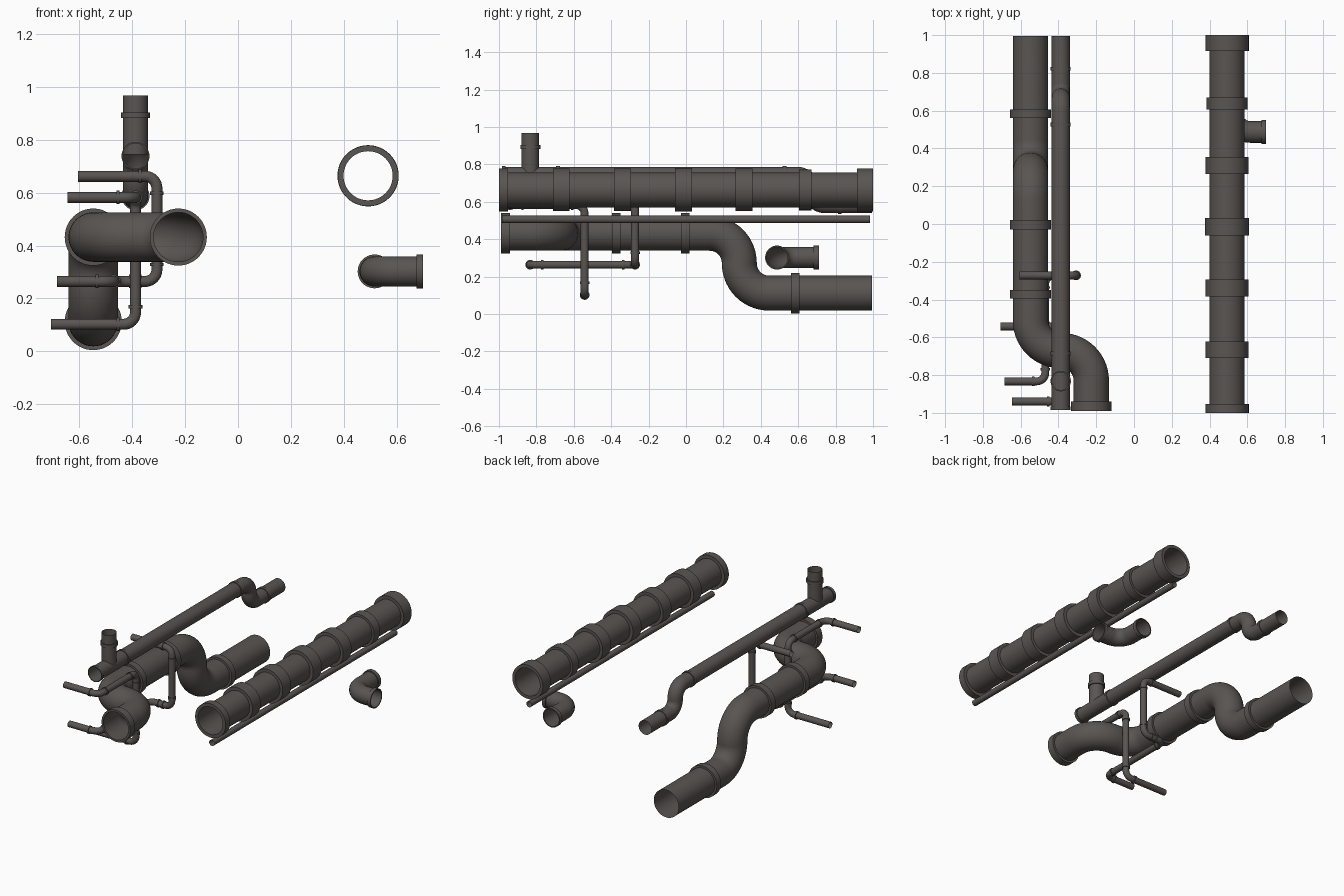
import bpy, bmesh
from math import pi, sin, cos, tan
from mathutils import Vector, Quaternion

if "Cube" in bpy.data.objects:
    bpy.data.objects.remove(bpy.data.objects["Cube"])

mat = bpy.data.materials.new("dark_metal")
mat.diffuse_color = (0.1, 0.09, 0.083, 1)
mat.use_nodes = True
mat.node_tree.nodes["Principled BSDF"].inputs["Base Color"].default_value = mat.diffuse_color


def loft(name, rings, sides):
    """Skin circular rings (centre, tangent, radius) into an open tube."""
    bm = bmesh.new()
    t0 = rings[0][1]
    n = t0.orthogonal().normalized()
    loops = []
    for c, t, r in rings:
        n = t0.rotation_difference(t) @ n
        n = (n - t * n.dot(t)).normalized()
        t0 = t
        b = t.cross(n)
        loops.append([bm.verts.new(c + r * (n * cos(2 * pi * k / sides) + b * sin(2 * pi * k / sides)))
                      for k in range(sides)])
    for lo, hi in zip(loops, loops[1:]):
        for k in range(sides):
            m = (k + 1) % sides
            bm.faces.new((lo[k], lo[m], hi[m], hi[k]))
    me = bpy.data.meshes.new(name)
    bm.to_mesh(me)
    bm.free()
    me.materials.append(mat)
    ob = bpy.data.objects.new(name, me)
    bpy.context.collection.objects.link(ob)
    bpy.ops.object.select_all(action='DESELECT')
    ob.select_set(True)
    bpy.context.view_layer.objects.active = ob
    bpy.ops.object.shade_smooth_by_angle(angle=pi / 5)
    return ob


def collar(name, centre, axis, length, r_in, r_out, sides=40):
    c, a = Vector(centre), Vector(axis).normalized()
    lo, hi = c - a * length / 2, c + a * length / 2
    loft(name, [(lo, a, r_in), (lo, a, r_out), (hi, a, r_out), (hi, a, r_in)], sides)


def pipe(name, pts, r, bend=0.1, sides=40, joint=None, steps=10):
    """Pipe along corner points with rounded bends; joint adds rings beside each bend."""
    pts = [Vector(p) for p in pts]
    d = (pts[1] - pts[0]).normalized()
    rings = [(pts[0], d, r)]
    for p, q in zip(pts[1:-1], pts[2:]):
        e = (q - p).normalized()
        axis, ang = d.cross(e).normalized(), d.angle(e)
        cut = bend * tan(ang / 2)
        start = p - d * cut
        hub = start + axis.cross(d) * bend
        for k in range(steps + 1):
            rot = Quaternion(axis, ang * k / steps)
            rings.append((hub + rot @ (start - hub), rot @ d, r))
        if joint:
            for s, v in ((-1, d), (1, e)):
                collar(name + "_joint", p + s * v * joint, v, 0.012, r, r + 0.005, sides)
        d = e
    rings.append((pts[-1], d, r))
    loft(name, rings, sides)


# Straight main on the right with its collars
RX, RZ = 0.4925, 0.664
pipe("right_main_pipe", [(RX, -1, RZ), (RX, 1, RZ)], 0.093, sides=48)
for y0, y1, ro in [(-1, -0.952, 0.115), (-0.71, -0.622, 0.114), (-0.385, -0.295, 0.114),
                   (-0.06, 0.032, 0.116), (0.265, 0.355, 0.114), (0.605, 0.67, 0.109),
                   (0.915, 1, 0.115)]:
    collar("right_main_collar", (RX, (y0 + y1) / 2, RZ), (0, 1, 0), y1 - y0, 0.093, ro, 48)
pipe("right_thin_conduit", [(RX, -0.985, 0.506), (RX, 0.985, 0.506)], 0.02, sides=20)

# Loose elbow below the right main
EX, EY, EZ = 0.517, 0.487, 0.302
pipe("loose_elbow", [(0.70, EY, EZ), (EX, EY, EZ), (EX, 0.71, EZ)], 0.057, bend=0.1)
collar("loose_elbow_collar_side", (0.6875, EY, EZ), (1, 0, 0), 0.025, 0.057, 0.064)
collar("loose_elbow_collar_back", (EX, 0.6965, EZ), (0, 1, 0), 0.027, 0.057, 0.064)

# Large left main with a sideways and a downward double bend
LX, LZ, LOW = -0.548, 0.432, 0.112
pipe("left_main_pipe", [(-0.226, -0.99, LZ), (-0.226, -0.67, LZ), (LX, -0.67, LZ), (LX, 0.285, LZ),
                        (LX, 0.285, LOW), (LX, 0.995, LOW)], 0.0935, bend=0.159, sides=48, steps=14)
for x, y, z, w in [(-0.226, -0.965, LZ, 0.05), (LX, -0.372, LZ, 0.046),
                   (LX, -0.004, LZ, 0.048), (LX, 0.583, LOW, 0.045)]:
    collar("left_main_collar", (x, y, z), (0, 1, 0), w, 0.0935, 0.108, 48)

# Medium upper pipe with a drop at the back and a vertical branch
MX, MZ, MLOW = -0.388, 0.739, 0.587
pipe("upper_pipe", [(MX, -0.985, MZ), (MX, 0.67, MZ), (MX, 0.67, MLOW), (MX, 0.995, MLOW)],
     0.048, bend=0.075)
for y, z in [(-0.975, MZ), (-0.685, MZ), (0.527, MZ), (0.822, MLOW)]:
    collar("upper_pipe_collar", (MX, y, z), (0, 1, 0), 0.02, 0.048, 0.053)
pipe("upper_branch", [(MX, -0.832, 0.745), (MX, -0.832, 0.967)], 0.047)
collar("upper_branch_collar", (MX, -0.832, 0.893), (0, 0, 1), 0.022, 0.047, 0.054)

# Small pipe runs wrapped around the left main
pipe("small_front_run", [(-0.645, -0.94, 0.582), (MX, -0.94, 0.582), (MX, -0.542, 0.582),
                         (MX, -0.542, 0.102), (-0.708, -0.542, 0.102)],
     0.021, bend=0.045, sides=20, joint=0.066)
pipe("small_back_run", [(-0.605, -0.272, 0.662), (-0.307, -0.272, 0.662), (-0.307, -0.272, 0.264),
                        (-0.47, -0.272, 0.264), (-0.47, -0.833, 0.264), (-0.686, -0.833, 0.264)],
     0.021, bend=0.045, sides=20, joint=0.064)
